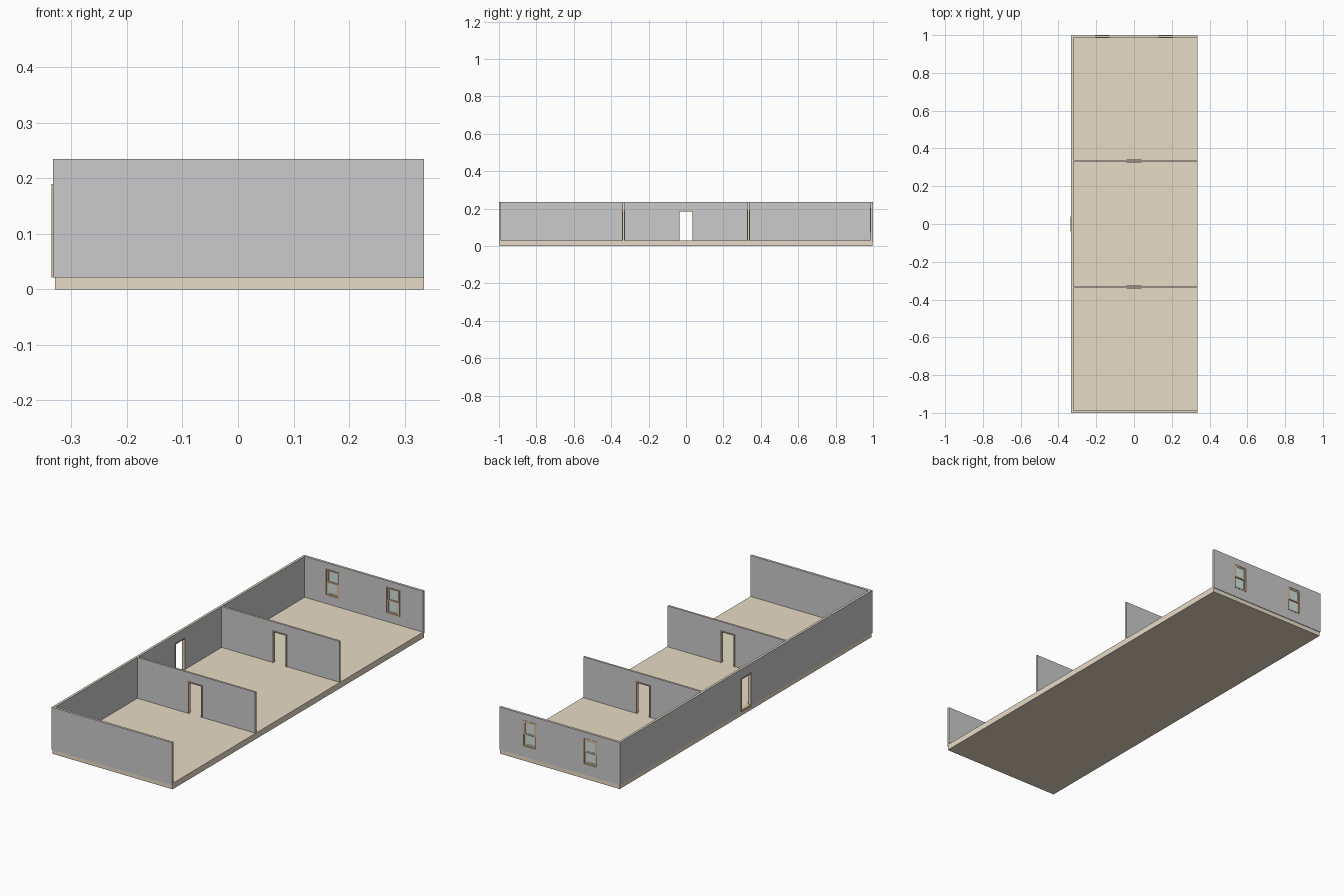
import bpy, bmesh

if "Cube" in bpy.data.objects:
    bpy.data.objects.remove(bpy.data.objects["Cube"])


def material(name, color):
    m = bpy.data.materials.new(name)
    m.diffuse_color = (*color, 1)
    m.use_nodes = True
    m.node_tree.nodes["Principled BSDF"].inputs["Base Color"].default_value = m.diffuse_color
    return m


WOOD = material("plywood", (0.80, 0.71, 0.57))
TRIM = material("trim_wood", (0.66, 0.52, 0.35))
GLASS = material("pane_glass", (0.66, 0.76, 0.72))
FLOOR, SKIRT, TOP = 0.03, 0.022, 0.235


def panel(name, axis, d0, d1, a0, a1, z0, z1, holes=(), mat=None):
    """Upright slab along 'x' or 'y', d0..d1 thick, with rectangular holes (a0, a1, z0, z1)."""
    us = sorted({a0, a1, *[u for h in holes for u in h[:2]]})
    zs = sorted({z0, z1, *[min(max(z, z0), z1) for h in holes for z in h[2:]]})
    bm = bmesh.new()
    place = (lambda u, d, z: (u, d, z)) if axis == "x" else (lambda u, d, z: (d, u, z))
    grid = [[bm.verts.new(place(u, d0, z)) for z in zs] for u in us]
    for i in range(len(us) - 1):
        for j in range(len(zs) - 1):
            u, z = (us[i] + us[i + 1]) / 2, (zs[j] + zs[j + 1]) / 2
            if not any(h[0] < u < h[1] and h[2] < z < h[3] for h in holes):
                bm.faces.new((grid[i][j], grid[i + 1][j], grid[i + 1][j + 1], grid[i][j + 1]))
    bmesh.ops.delete(bm, geom=[v for v in bm.verts if not v.link_faces], context="VERTS")
    ext = bmesh.ops.extrude_face_region(bm, geom=bm.faces[:], use_keep_orig=True)["geom"]
    shift = (0, d1 - d0, 0) if axis == "x" else (d1 - d0, 0, 0)
    bmesh.ops.translate(bm, vec=shift, verts=[e for e in ext if isinstance(e, bmesh.types.BMVert)])
    bmesh.ops.recalc_face_normals(bm, faces=bm.faces[:])
    me = bpy.data.meshes.new(name)
    bm.to_mesh(me)
    bm.free()
    ob = bpy.data.objects.new(name, me)
    bpy.context.collection.objects.link(ob)
    if mat:
        me.materials.append(mat)
    return ob


def wall(name, axis, inner, outer, a0, a1, holes=(), exterior=None):
    """Timber core between two grey boards; an exterior board hangs over the floor edge."""
    s = 1 if outer > inner else -1
    t_out = 0.003 if exterior else 0.001
    panel(name + "_core", axis, inner + s * 0.001, outer - s * t_out, a0, a1, FLOOR, TOP, holes, WOOD)
    panel(name + "_inner_board", axis, inner, inner + s * 0.001, a0, a1, FLOOR, TOP, holes)
    b0, b1 = exterior or (a0, a1)
    panel(name + "_outer_board", axis, outer - s * t_out, outer, b0, b1,
          SKIRT if exterior else FLOOR, TOP, holes)


def door_frame(name, axis, d0, d1, c, z0=FLOOR):
    panel(name, axis, d0, d1, c - 0.04, c + 0.04, z0, 0.19,
          [(c - 0.035, c + 0.035, FLOOR, 0.185)], TRIM)


# Floor deck
panel("floor", "x", -0.996, 0.996, -0.33, 0.335, 0, FLOOR, mat=WOOD)

# End walls, the back one with two windows
windows = (-0.168, 0.168)
W0, W1, Z0, Z1 = 0.033, 0.038, 0.072, 0.204
wall("front_wall", "x", -0.988, -1.0, -0.33, 0.335, exterior=(-0.333, 0.335))
wall("back_wall", "x", 0.987, 0.999, -0.33, 0.335,
     [(c - W0, c + W0, Z0 + 0.005, Z1 - 0.005) for c in windows], (-0.333, 0.335))

# Long left wall in two lengths, with the entrance door
wall("left_wall_front", "y", -0.321, -0.333, -0.988, -0.333, exterior=(-0.997, -0.333))
wall("left_wall_back", "y", -0.321, -0.333, -0.333, 0.987,
     [(-0.035, 0.035, SKIRT, 0.185)], (-0.333, 0.996))
door_frame("entrance_frame", "y", -0.336, -0.319, 0, SKIRT)

# Two partitions with door openings
for tag, y in (("front", -0.334), ("back", 0.334)):
    wall(tag + "_partition", "x", y - 0.005, y + 0.005, -0.321, 0.332,
         [(-0.035, 0.035, FLOOR, 0.185)])
    door_frame(tag + "_partition_frame", "x", y - 0.008, y + 0.008, 0)

# Double-hung windows
for tag, c in zip(("left", "right"), windows):
    panel(tag + "_window_frame", "x", 0.985, 1.0, c - W1, c + W1, Z0, Z1,
          [(c - W0, c + W0, Z0 + 0.005, Z1 - 0.005)], TRIM)
    mid = (Z0 + Z1) / 2
    for part, y, za, zb in (("lower", 0.988, Z0 + 0.005, mid + 0.004),
                            ("upper", 0.993, mid - 0.004, Z1 - 0.005)):
        panel(f"{tag}_window_{part}_sash", "x", y, y + 0.005, c - W0, c + W0, za, zb,
              [(c - W0 + 0.008, c + W0 - 0.008, za + 0.008, zb - 0.008)], TRIM)
        panel(f"{tag}_window_{part}_pane", "x", y + 0.002, y + 0.003,
              c - W0 + 0.008, c + W0 - 0.008, za + 0.008, zb - 0.008, mat=GLASS)
